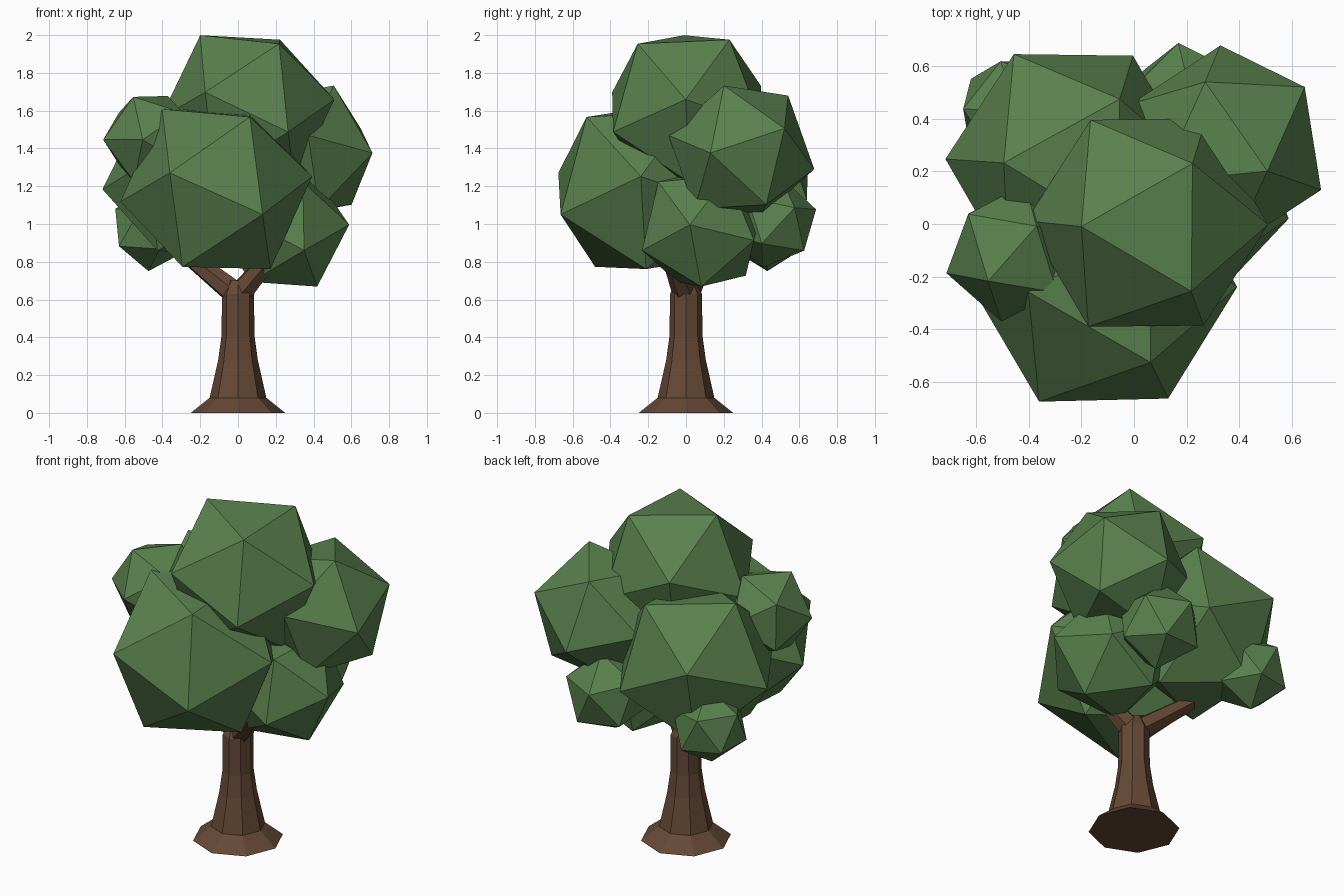
import bpy, bmesh
from mathutils import Matrix, Vector

if "Cube" in bpy.data.objects:
    bpy.data.objects.remove(bpy.data.objects["Cube"])


def material(name, rgb):
    m = bpy.data.materials.new(name)
    m.diffuse_color = (*rgb, 1)
    m.use_nodes = True
    m.node_tree.nodes["Principled BSDF"].inputs["Base Color"].default_value = m.diffuse_color
    return m


LEAF = material("leaf_green", (0.10, 0.22, 0.075))
BARK = material("bark_brown", (0.13, 0.066, 0.036))


def finish(name, bm, mat):
    bmesh.ops.recalc_face_normals(bm, faces=bm.faces)
    me = bpy.data.meshes.new(name)
    bm.to_mesh(me)
    bm.free()
    me.materials.append(mat)
    ob = bpy.data.objects.new(name, me)
    bpy.context.collection.objects.link(ob)
    return ob


def frame(u, v):
    # orthonormal axes from two neighbouring corner directions
    u, v = u.normalized(), v.normalized()
    a, b = (u + v).normalized(), (u - v).normalized()
    return Matrix((a, b, a.cross(b))).transposed()


def leaf_clump(name, centre, radius, corner_a, corner_b):
    # icosahedron turned so that two neighbouring corners point at the given points
    c = Vector(centre)
    bm = bmesh.new()
    bmesh.ops.create_icosphere(bm, subdivisions=1, radius=radius)
    top = max(bm.verts, key=lambda v: v.co.z)
    side = top.link_edges[0].other_vert(top)
    turn = frame(Vector(corner_a) - c, Vector(corner_b) - c) @ frame(top.co, side.co).transposed()
    bm.transform(Matrix.Translation(c) @ turn.to_4x4())
    finish(name, bm, LEAF)


def tube(name, rings, sides, mat):
    # rings: (centre, radius, axis)
    bm = bmesh.new()
    loops = []
    for centre, radius, axis in rings:
        rot = Vector((0, 0, 1)).rotation_difference(Vector(axis)).to_matrix().to_4x4()
        m = Matrix.Translation(centre) @ rot
        loops.append(bmesh.ops.create_circle(bm, segments=sides, radius=radius, matrix=m)["verts"])
    for lo, hi in zip(loops, loops[1:]):
        for i in range(sides):
            j = (i + 1) % sides
            bm.faces.new((lo[i], lo[j], hi[j], hi[i]))
    bm.faces.new(loops[0][::-1])
    bm.faces.new(loops[-1])
    finish(name, bm, mat)


# trunk with flared foot
UP = (0, 0, 1)
profile = [(0.25, 0), (0.15, 0.08), (0.105, 0.28), (0.087, 0.41), (0.085, 0.63), (0.05, 0.70)]
tube("trunk", [((0, 0, z), r, UP) for r, z in profile], 8, BARK)

# forked branches
for name, tip in (("left_branch", (-0.30, 0.12, 0.86)), ("right_branch", (0.22, -0.10, 0.88))):
    start = Vector((0, 0, 0.62))
    axis = Vector(tip) - start
    tube(name, [(start, 0.068, axis), (Vector(tip), 0.045, axis)], 6, BARK)

# foliage: centre, radius, two neighbouring corners
clumps = {
    "top_leaves": ((0.05, 0.005, 1.61), 0.463, (-0.20, -0.01, 2.00), (0.22, -0.26, 1.96)),
    "front_leaves": ((-0.115, -0.235, 1.185), 0.512, (-0.36, -0.68, 1.27), (0.13, -0.67, 1.05)),
    "back_right_leaves": ((0.35, 0.293, 1.38), 0.397, (0.71, 0.13, 1.38), (0.51, 0.20, 1.73)),
    "low_right_leaves": ((0.24, 0.085, 0.975), 0.355, (0.59, 0.02, 0.995), (0.42, 0.08, 0.67)),
    "back_left_leaves": ((-0.24, 0.235, 1.23), 0.48, (-0.50, 0.23, 1.645), (-0.46, 0.655, 1.35)),
    "left_leaves": ((-0.46, -0.11, 1.45), 0.265, (-0.68, -0.20, 1.43), (-0.62, 0.07, 1.61)),
    "low_left_leaves": ((-0.46, 0.43, 0.97), 0.22, (-0.46, 0.44, 0.75), (-0.63, 0.32, 0.90)),
    "low_back_leaves": ((0.20, 0.455, 1.01), 0.245, (0.15, 0.69, 1.11), (0.30, 0.60, 0.84)),
}
for name, spec in clumps.items():
    leaf_clump(name, *spec)
